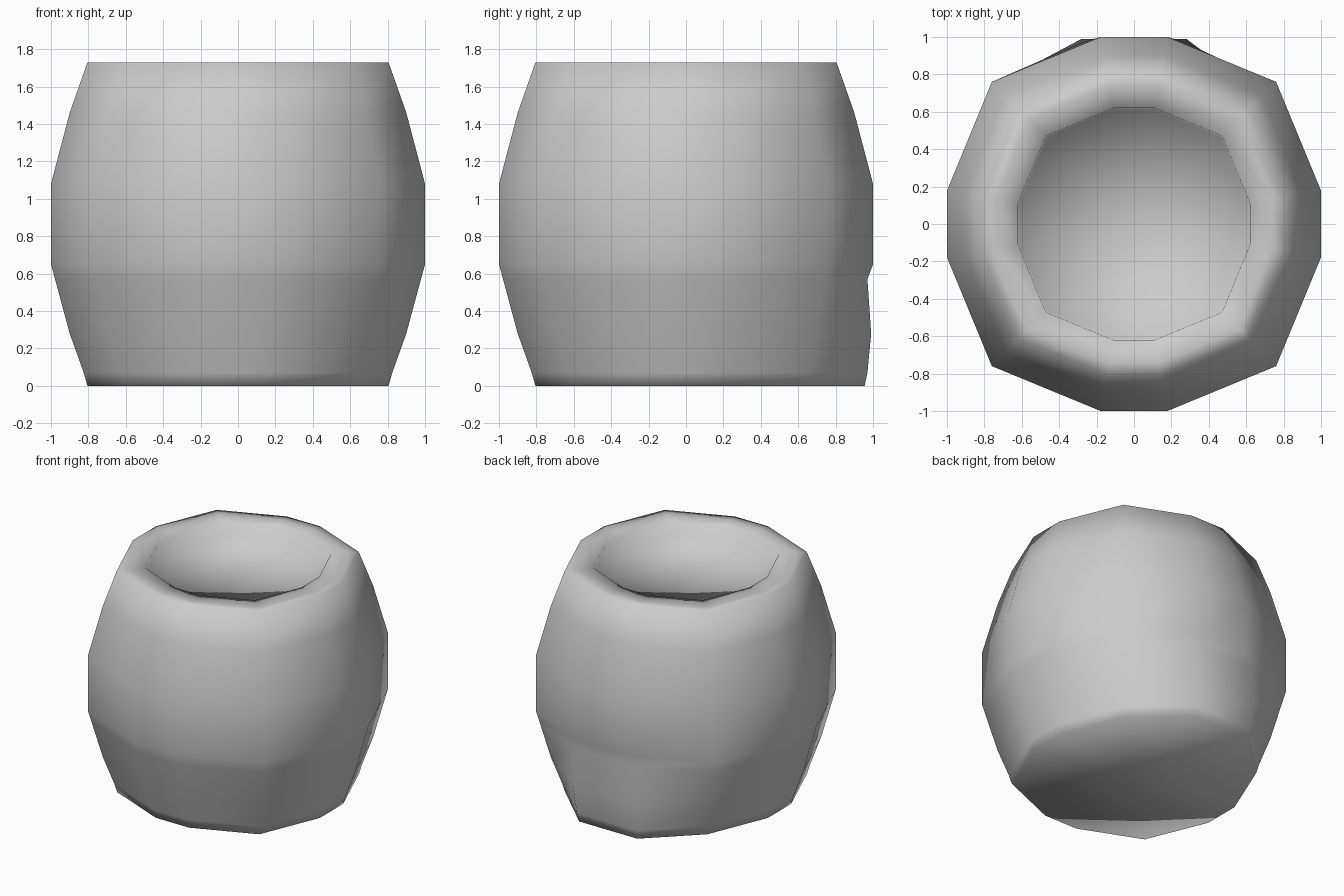
import bpy, bmesh

if "Cube" in bpy.data.objects:
    bpy.data.objects.remove(bpy.data.objects["Cube"])

# twelve-sided outline, one quadrant mirrored around
QUAD = [(1.0, 0.178), (0.76, 0.76), (0.178, 1.0)]
OUTLINE = (QUAD
           + [(-x, y) for x, y in reversed(QUAD)]
           + [(-x, -y) for x, y in QUAD]
           + [(x, -y) for x, y in reversed(QUAD)])

# (scale, height, half-width and depth of the bulge at the back, if any)
PROFILE = [
    (0.805, 0.0, (0.25, 0.955)),
    (0.825, 0.07, (0.26, 0.97)),
    (0.90, 0.28, (0.28, 0.99)),
    (0.978, 0.57, (0.28, 0.97)),
    (1.0, 0.65, None),
    (1.0, 1.08, None),
    (0.90, 1.46, None),
    (0.805, 1.73, None),
    (0.74, 1.73, None),
    (0.62, 1.73, None),
    (0.61, 1.64, None),
]

bm = bmesh.new()


def ring(scale, z, bulge):
    pts = [(x * scale, y * scale) for x, y in OUTLINE]
    if bulge:
        pts[2] = bulge
        pts[3] = (-bulge[0], bulge[1])
    return [bm.verts.new((x, y, z)) for x, y in pts]


def fan(loop, z):
    centre = bm.verts.new((0, 0, z))
    for a, b in zip(loop, loop[1:] + loop[:1]):
        bm.faces.new((a, b, centre))


# barrel wall, rim and recessed top
rings = [ring(*p) for p in PROFILE]
for low, high in zip(rings, rings[1:]):
    for i in range(12):
        j = (i + 1) % 12
        bm.faces.new((low[i], low[j], high[j], high[i]))
fan(rings[-1], 1.64)
fan(rings[0], 0.0)

bmesh.ops.recalc_face_normals(bm, faces=bm.faces)
for f in bm.faces:
    f.smooth = True
mesh = bpy.data.meshes.new("barrel_pot")
bm.to_mesh(mesh)
bm.free()
bpy.context.collection.objects.link(bpy.data.objects.new("barrel_pot", mesh))
